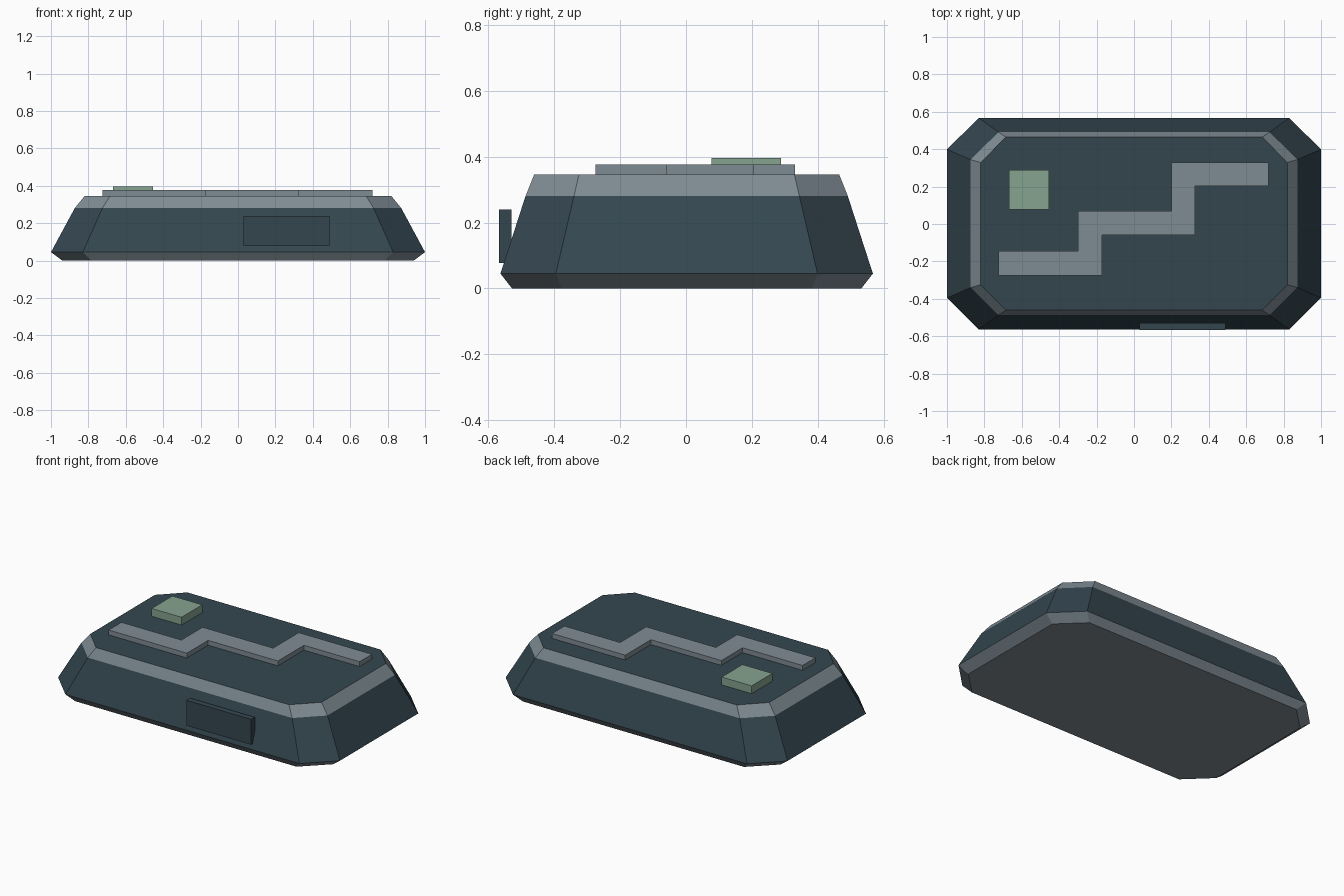
import bpy, bmesh
from mathutils import Vector

if "Cube" in bpy.data.objects:
    bpy.data.objects.remove(bpy.data.objects["Cube"])


def material(name, rgb):
    m = bpy.data.materials.new(name)
    m.diffuse_color = (*rgb, 1)
    m.use_nodes = True
    m.node_tree.nodes["Principled BSDF"].inputs["Base Color"].default_value = m.diffuse_color
    return m


DARK = material("dark slate", (0.034, 0.061, 0.078))
GREY = material("trim grey", (0.212, 0.262, 0.296))
GREEN = material("sage green", (0.238, 0.366, 0.275))


def finish(name, bm, *mats):
    bmesh.ops.recalc_face_normals(bm, faces=bm.faces)
    mesh = bpy.data.meshes.new(name)
    bm.to_mesh(mesh)
    bm.free()
    for m in mats:
        mesh.materials.append(m)
    ob = bpy.data.objects.new(name, mesh)
    bpy.context.collection.objects.link(ob)
    return ob


def box(name, lo, hi, mat):
    bm = bmesh.new()
    bmesh.ops.create_cube(bm, size=1)
    lo, hi = Vector(lo), Vector(hi)
    for v in bm.verts:
        v.co = (lo + hi) / 2 + v.co * (hi - lo)
    return finish(name, bm, mat)


def octagon(bm, hx, hy, cx, cy, z):
    """Ring of a chamfered rectangle; cx, cy are where the corner cuts start."""
    pts = []
    for sx, sy in ((1, 1), (-1, 1), (-1, -1), (1, -1)):
        pair = [(sx * hx, sy * cy), (sx * cx, sy * hy)]
        pts += pair if sx * sy > 0 else pair[::-1]
    return [bm.verts.new((x, y + 0.002, z)) for x, y in pts]


# Casing: stacked chamfered rings, grey underside and rims, dark walls and top
bm = bmesh.new()
sections = [(0.94, 0.53, 0.785, 0.38, 0.0),
            (1.0, 0.565, 0.83, 0.397, 0.045),
            (0.873, 0.489, 0.725, 0.342, 0.28),
            (0.82, 0.463, 0.685, 0.327, 0.345)]
rings = [octagon(bm, *s) for s in sections]
bm.faces.new(rings[0]).material_index = 1
for level, (a, b) in enumerate(zip(rings, rings[1:])):
    for i in range(8):
        j = (i + 1) % 8
        f = bm.faces.new((a[i], a[j], b[j], b[i]))
        f.material_index = 0 if level == 1 else 1
bm.faces.new(rings[-1])
finish("casing", bm, DARK, GREY)

# Raised stepped strip on the top
bm = bmesh.new()
outline = [(-0.725, -0.275), (-0.17, -0.275), (-0.17, -0.06), (0.325, -0.06),
           (0.325, 0.204), (0.72, 0.204), (0.72, 0.33), (0.2, 0.33),
           (0.2, 0.07), (-0.3, 0.07), (-0.3, -0.145), (-0.725, -0.145)]
base = bm.faces.new([bm.verts.new((x, y, 0.344)) for x, y in outline])
ext = bmesh.ops.extrude_face_region(bm, geom=[base], use_keep_orig=True)
for v in ext["geom"]:
    if isinstance(v, bmesh.types.BMVert):
        v.co.z = 0.376
finish("stepped_strip", bm, GREY)

# Square button on the top and the panel on the front
box("square_button", (-0.667, 0.078, 0.344), (-0.455, 0.288, 0.395), GREEN)
box("front_panel", (0.03, -0.567, 0.077), (0.49, -0.529, 0.239), DARK)
